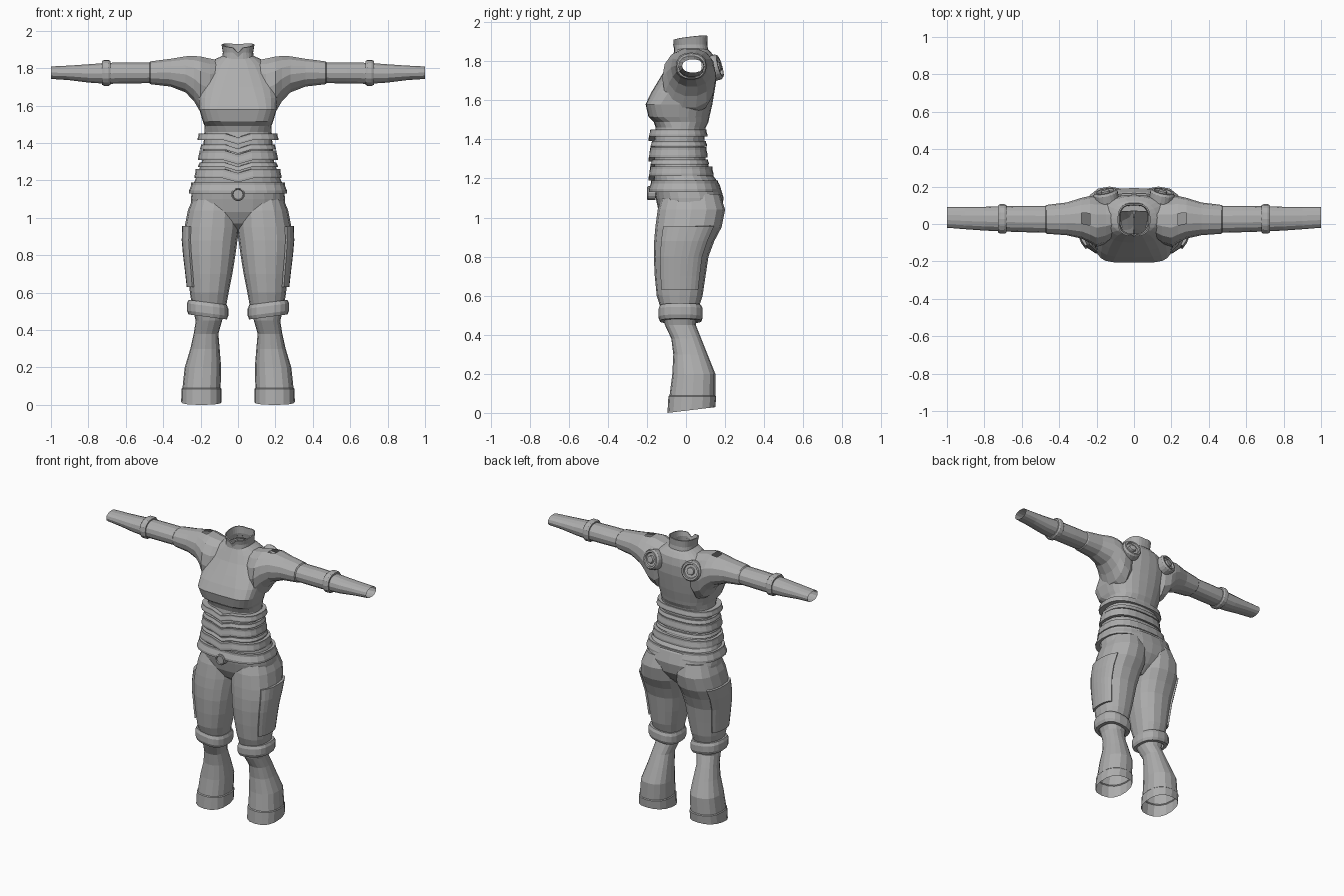
import bpy, bmesh, math
from mathutils import Vector

if "Cube" in bpy.data.objects:
    bpy.data.objects.remove(bpy.data.objects["Cube"])

grey = bpy.data.materials.new("grey cloth")
grey.diffuse_color = (0.42, 0.42, 0.42, 1)
grey.use_nodes = True
grey.node_tree.nodes["Principled BSDF"].inputs["Base Color"].default_value = grey.diffuse_color


def ring(a0, a1, b0, b1, n=24, ef=2.4, eb=2.4):
    """Rounded outline in a 2D box; ef / eb set squareness of the low-b and high-b halves."""
    pts = []
    for i in range(n):
        t = 2 * math.pi * i / n
        c, s = math.cos(t), math.sin(t)
        p = 2 / (ef if s < 0 else eb)
        pts.append(((a0 + a1) / 2 + (a1 - a0) / 2 * math.copysign(abs(c) ** p, c),
                    (b0 + b1) / 2 + (b1 - b0) / 2 * math.copysign(abs(s) ** p, s)))
    return pts


def finish(name, bm):
    bmesh.ops.recalc_face_normals(bm, faces=bm.faces)
    me = bpy.data.meshes.new(name)
    bm.to_mesh(me)
    bm.free()
    me.materials.append(grey)
    ob = bpy.data.objects.new(name, me)
    bpy.context.collection.objects.link(ob)
    return ob


def loft(name, rings, caps=True, closed=False):
    bm = bmesh.new()
    vs = [[bm.verts.new(p) for p in r] for r in rings]
    n = len(vs[0])
    pairs = list(zip(vs, vs[1:])) + ([(vs[-1], vs[0])] if closed else [])
    for u, v in pairs:
        for i in range(n):
            j = (i + 1) % n
            bm.faces.new((u[i], u[j], v[j], v[i]))
    if caps:
        bm.faces.new(vs[0])
        bm.faces.new(vs[-1])
    return finish(name, bm)


def band(name, box, lo, hi, place, t=0.03, flare=0.0, bulge=0.0, n=24, e=2.6):
    """Closed strap around a box outline, between heights lo and hi."""
    a0, a1, b0, b1 = box
    prof = [(-t, lo), (flare - bulge, lo), (flare, lo + 0.25 * (hi - lo)),
            (0, hi - 0.25 * (hi - lo)), (-bulge, hi), (-t, hi)]
    rings = [[place(a, b, h) for a, b in ring(a0 - o, a1 + o, b0 - o, b1 + o, n, e, e)]
             for o, h in prof]
    return loft(name, rings, caps=False, closed=True)


# torso from crotch to neck: z, half width, front y, back y, front squareness
TORSO = [(.915, .03, -.04, .08, 2), (.97, .15, -.11, .14, 2), (1.03, .25, -.14, .18, 2.3),
         (1.10, .252, -.155, .193, 2.4), (1.17, .243, -.165, .172, 2.4),
         (1.22, .222, -.165, .135, 2.5), (1.30, .193, -.165, .10, 2.5),
         (1.38, .185, -.165, .093, 2.5), (1.46, .18, -.155, .10, 2.5),
         (1.49, .178, -.165, .115, 3), (1.515, .188, -.192, .12, 4),
         (1.58, .207, -.207, .135, 4.5), (1.64, .215, -.178, .145, 3.5),
         (1.70, .215, -.142, .155, 2.8), (1.77, .20, -.10, .157, 2.3),
         (1.82, .165, -.075, .148, 2.2), (1.85, .12, -.06, .125, 2.3),
         (1.868, .078, -.052, .105, 2.6)]
body = loft("suit_body", [[(x, y, z) for x, y in ring(-w, w, f, b, 24, e, 2.3)]
                          for z, w, f, b, e in TORSO])

# legs: z, inner x, outer x, front y, back y
LEG = [(.0, .088, .304, -.095, .15), (.085, .088, .302, -.09, .155), (.09, .093, .297, -.084, .15),
       (.2, .09, .285, -.07, .15), (.3, .098, .255, -.065, .11), (.38, .105, .237, -.075, .078),
       (.45, .085, .226, -.108, .05), (.52, .065, .245, -.125, .06), (.6, .05, .257, -.15, .085),
       (.7, .03, .268, -.16, .10), (.8, .014, .28, -.165, .115), (.88, .003, .287, -.163, .145),
       (.95, -.008, .286, -.157, .182), (1.04, -.006, .268, -.145, .20), (1.12, .01, .235, -.12, .175)]


def leg_box(z):
    for p, q in zip(LEG, LEG[1:]):
        if p[0] <= z <= q[0]:
            k = (z - p[0]) / (q[0] - p[0])
            return [u + k * (v - u) for u, v in zip(p[1:], q[1:])]


# arms: x, bottom z, top z, front y, back y
ARM = [(.07, 1.62, 1.84, -.05, .11), (.15, 1.53, 1.855, -.105, .145), (.20, 1.56, 1.866, -.122, .153),
       (.235, 1.62, 1.868, -.10, .15), (.28, 1.668, 1.866, -.078, .14), (.36, 1.70, 1.852, -.06, .115),
       (.468, 1.713, 1.838, -.052, .102), (.474, 1.719, 1.832, -.046, .097),
       (.58, 1.717, 1.832, -.044, .097), (.70, 1.715, 1.83, -.04, .095), (.8, 1.722, 1.822, -.035, .092),
       (.9, 1.735, 1.815, -.028, .09), (1.0, 1.742, 1.81, -.02, .09)]

helpers = []
for s in (-1, 1):
    helpers.append(loft("leg_part", [
        [(s * x, y, z + (.12 * (y + .095) if z < .01 else 0)) for x, y in ring(*box, 16)]
        for z, *box in LEG]))
    helpers.append(loft("arm_part", [
        [(s * x, y, z) for y, z in ring(f, b, lo, hi, 14, 2.2, 2.2)] for x, lo, hi, f, b in ARM]))

# join limbs to the torso, then open the neck, wrists and ankles
for h in helpers:
    m = body.modifiers.new("join", 'BOOLEAN')
    m.operation, m.solver, m.object = 'UNION', 'EXACT', h
dg = bpy.context.evaluated_depsgraph_get()
joined = bpy.data.meshes.new_from_object(body.evaluated_get(dg))
body.modifiers.clear()
body.data = joined
for h in helpers:
    bpy.data.objects.remove(h)
bm = bmesh.new()
bm.from_mesh(joined)
bm.normal_update()
ends = []
for f in bm.faces:
    c, nr = f.calc_center_median(), f.normal
    if (abs(c.x) > .995 and abs(nr.x) > .9) or (c.z < .04 and nr.z < -.9) or (c.z > 1.864 and nr.z > .95):
        ends.append(f)
bmesh.ops.delete(bm, geom=ends, context='FACES')
for f in bm.faces:
    f.material_index = 0
    f.smooth = False
bm.to_mesh(joined)
bm.free()
joined.materials.clear()
joined.materials.append(grey)

# collar with a front notch
COLLAR = [(1.85, .077, -.053, .107), (1.885, .073, -.052, .101), (1.918, .08, -.058, .103)]
collar = loft("collar", [
    [(x, y, z + (.12 * (y - .02) + .1 * abs(x) if i == 2 else 0))
     for x, y in ring(-w, w, f, b, 28, 2.8, 2.8)]
    for i, (z, w, f, b) in enumerate(COLLAR)], caps=False)
bm = bmesh.new()
bm.from_mesh(collar.data)
for v in bm.verts:
    if abs(v.co.x) < .005 and v.co.y < 0 and v.co.z > 1.87:
        v.co.z -= .025
bm.to_mesh(collar.data)
bm.free()
mod = collar.modifiers.new("thickness", 'SOLIDIFY')
mod.thickness = .008


# waist straps with a small dip at the front centre
def strap_place(x, y, z):
    dip = .022 if abs(x) < .01 and y < 0 else 0
    return (x, y, z - dip)


for i, (lo, hi, w, f, b) in enumerate([(1.415, 1.452, .21, -.186, .104), (1.365, 1.392, .197, -.178, .102),
                                       (1.308, 1.36, .207, -.186, .105), (1.272, 1.296, .207, -.178, .113),
                                       (1.212, 1.262, .226, -.186, .135)]):
    band(f"waist_strap_{i + 1}", (-w, w, f, b), lo, hi, strap_place, t=.035, flare=.006)

# belt and round buckle
band("belt", (-.25, .25, -.18, .165), 1.13, 1.19, lambda x, y, z: (x, y, z), t=.03, flare=.012)


def disc(name, profile, centre, normal, n=20):
    q = Vector(normal).normalized().to_track_quat('Z', 'Y')
    return loft(name, [[Vector(centre) + q @ Vector((r * math.cos(6.28319 * i / n),
                                                     r * math.sin(6.28319 * i / n), h))
                        for i in range(n)] for r, h in profile])


disc("buckle", [(.036, -.03), (.036, .008), (.03, .013), (.026, .006), (.01, .006)],
     (0, -.187, 1.125), (0, -1, 0), 16)

for s, side in ((-1, "left"), (1, "right")):
    # back discs
    disc(f"back_disc_{side}", [(.066, -.03), (.066, .012), (.058, .024), (.047, .024), (.043, .012),
                               (.026, .012), (.023, .026), (.012, .028)],
         (s * .15, .152, 1.768), (s * .2, 1, .28))
    # knee and forearm bands
    band(f"knee_band_{side}", (.052, .273, -.142, .087), .462, .54,
         lambda x, y, z: (s * x, y, z + .13 * (x - .1)), t=.03, bulge=.008, n=18)
    band(f"forearm_band_{side}", (-.052, .106, 1.705, 1.845), .682, .726,
         lambda y, z, x: (s * x, y, z), t=.025, bulge=.006, n=16, e=2.3)
    # thigh pocket following the outside of the leg
    bm = bmesh.new()
    rows = []
    for z in (.63, .70, .80, .88, .955):
        a0, a1, b0, b1 = leg_box(z)
        pts = ring(a0, a1 + .014, b0 - .004, b1 + .004, 32)
        rows.append([bm.verts.new((s * pts[k][0], pts[k][1], z)) for k in (-4, -3, -2, -1, 0, 1, 2, 3, 4)])
    for u, v in zip(rows, rows[1:]):
        for i in range(8):
            bm.faces.new((u[i], u[i + 1], v[i + 1], v[i])[::s])
    me = bpy.data.meshes.new("pocket")
    bm.to_mesh(me)
    bm.free()
    me.materials.append(grey)
    ob = bpy.data.objects.new(f"thigh_pocket_{side}", me)
    bpy.context.collection.objects.link(ob)
    mod = ob.modifiers.new("thickness", 'SOLIDIFY')
    mod.thickness = .02
